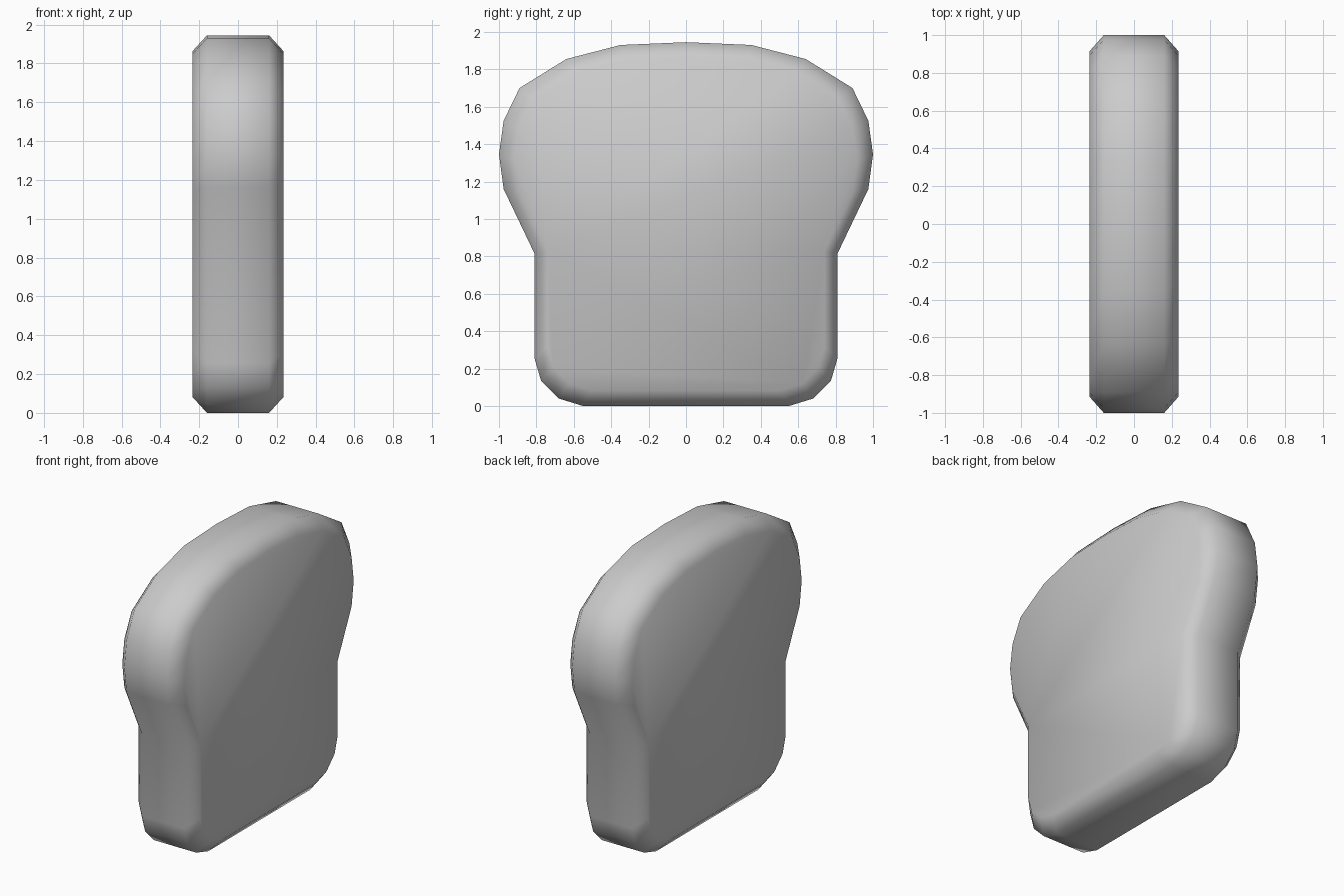
import bpy, bmesh

if "Cube" in bpy.data.objects:
    bpy.data.objects.remove(bpy.data.objects["Cube"])

# Right half of the slice outline (y, z), from crown to base
half = [(0.35, 1.93), (0.64, 1.855), (0.89, 1.70), (0.975, 1.525), (1.0, 1.345),
        (0.975, 1.16), (0.81, 0.815), (0.81, 0.255), (0.775, 0.135),
        (0.68, 0.04), (0.55, 0.0)]
outline = [(0.0, 1.945)] + half + [(-y, z) for y, z in reversed(half)]
MID_Z = 0.972

# Cross-section layers: x position and outline scale (chamfered rims)
layers = [(-0.235, 0.915), (-0.16, 1.0), (0.16, 1.0), (0.235, 0.915)]

bm = bmesh.new()
rings = [[bm.verts.new((x, y * s, MID_Z + (z - MID_Z) * s)) for y, z in outline]
         for x, s in layers]

# Crust: bridge neighbouring rings
n = len(outline)
for a, b in zip(rings, rings[1:]):
    for i in range(n):
        j = (i + 1) % n
        bm.faces.new((a[i], a[j], b[j], b[i]))

# Flat cut faces
bm.faces.new(rings[0])
bm.faces.new(rings[-1])
bmesh.ops.recalc_face_normals(bm, faces=bm.faces)
for f in bm.faces:
    f.smooth = True

mesh = bpy.data.meshes.new("bread_slice")
bm.to_mesh(mesh)
bm.free()
bread = bpy.data.objects.new("bread_slice", mesh)
bpy.context.collection.objects.link(bread)
